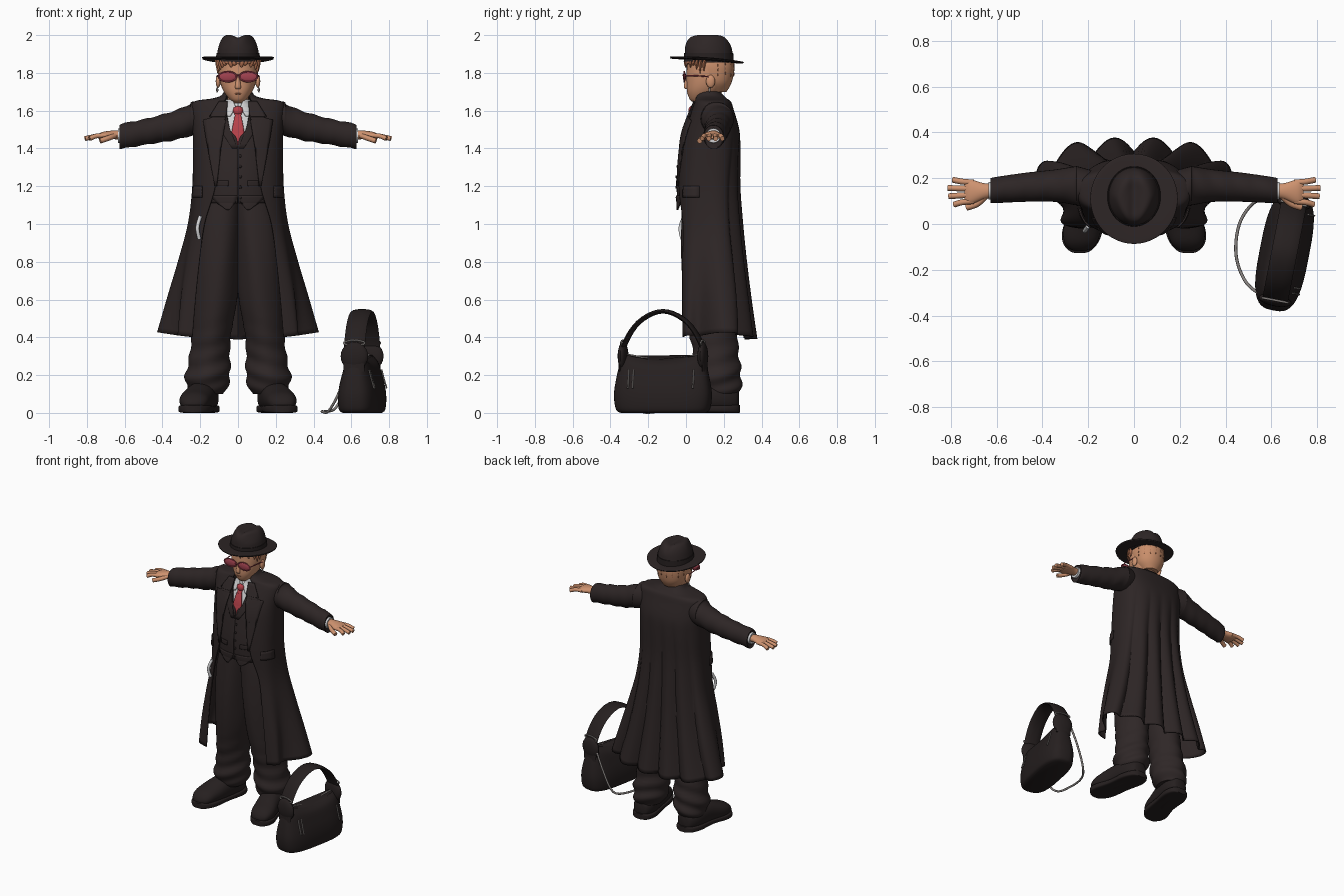
import bpy, bmesh, math
from mathutils import Vector, Matrix

cube = bpy.data.objects.get("Cube")
if cube:
    bpy.data.objects.remove(cube)


def material(name, *rgb):
    m = bpy.data.materials.new(name)
    m.use_nodes = True
    m.diffuse_color = (*rgb, 1)
    bsdf = next(n for n in m.node_tree.nodes if n.type == "BSDF_PRINCIPLED")
    bsdf.inputs["Base Color"].default_value = (*rgb, 1)
    bsdf.inputs["Roughness"].default_value = 0.8
    return m


CLOTH = material("charcoal cloth", .026, .0185, .0185)
SUIT = material("suit cloth", .028, .02, .02)
BLACK = material("black leather", .019, .014, .014)
SKIN = material("skin", .62, .29, .16)
BUZZ = material("buzzed hair", .58, .27, .145)
HAIR = material("ginger hair", .38, .14, .07)
LENS = material("red lens", .36, .055, .08)
TIE = material("red silk", .48, .055, .07)
WHITE = material("white shirt", .65, .65, .66)
METAL = material("grey metal", .24, .22, .21)


def finish(name, mesh, mat, thick=0):
    """Clean normals, smooth shading, optional shell thickness."""
    bm = bmesh.new()
    bm.from_mesh(mesh)
    bmesh.ops.recalc_face_normals(bm, faces=bm.faces)
    bm.to_mesh(mesh)
    bm.free()
    mesh.polygons.foreach_set("use_smooth", [True] * len(mesh.polygons))
    mesh.set_sharp_from_angle(angle=math.radians(40))
    mesh.materials.clear()
    mesh.materials.append(mat)
    ob = bpy.data.objects.new(name, mesh)
    bpy.context.scene.collection.objects.link(ob)
    if thick:
        mod = ob.modifiers.new("thickness", "SOLIDIFY")
        mod.thickness = thick
        mod.offset = 0
    return ob


def pair(ob):
    """Add the mirrored partner on the other side."""
    name = ob.name
    ob.name = "left_" + name
    twin = ob.copy()
    twin.name = "right_" + name
    twin.data = ob.data.copy()
    for v in twin.data.vertices:
        v.co.x *= -1
    twin.data.flip_normals()
    bpy.context.scene.collection.objects.link(twin)


def spline(rows, k=5):
    """Smooth interpolation of number rows."""
    out = []
    for i in range(len(rows) - 1):
        p = [rows[max(0, min(len(rows) - 1, i + j))] for j in (-1, 0, 1, 2)]
        for s in range(k):
            t = s / k
            out.append([b + t * (c - a) / 2 + t * t * (a - 2.5 * b + 2 * c - d / 2)
                        + t ** 3 * (1.5 * (b - c) + (d - a) / 2) for a, b, c, d in zip(*p)])
    return out + [list(rows[-1])]


def grid(name, rings, mat, closed=False, thick=0, fix=None):
    n = len(rings[0])
    verts = [fix(Vector(v)) if fix else v for r in rings for v in r]
    faces = [(i * n + j, i * n + (j + 1) % n, (i + 1) * n + (j + 1) % n, (i + 1) * n + j)
             for i in range(len(rings) - 1) for j in range(n if closed else n - 1)]
    if closed:
        faces += [tuple(range(n)), tuple(range(len(verts) - n, len(verts)))]
    mesh = bpy.data.meshes.new(name)
    mesh.from_pydata(verts, [], faces)
    return finish(name, mesh, mat, thick)


def power(v, p):
    return math.copysign(abs(v) ** p, v)


def loft(name, rows, mat, axis="Z", p=1, n=32, fix=None):
    """Rows are: position on the axis, two centre values, two radii."""
    rings = []
    for t, c, d, r, s in spline(rows):
        pts = [(c + r * power(math.cos(a), p), d + s * power(math.sin(a), p))
               for a in (2 * math.pi * j / n for j in range(n))]
        rings.append([{"Z": (u, v, t), "X": (t, u, v), "Y": (u, t, v)}[axis] for u, v in pts])
    return grid(name, rings, mat, True, fix=fix)


def shell(name, rows, mat, fix=None):
    """Open garment; rows: height, half width, front, back, opening, front squareness."""
    rings = []
    for z, w, f, b, e, q in spline(rows):
        a0 = math.asin(min(.999, max(.001, e / w)) ** (1 / q))
        ring_pts = []
        for j in range(181):
            a = a0 + (2 * math.pi - 2 * a0) * j / 180
            p = q if math.cos(a) > 0 else .78
            ring_pts.append((w * power(math.sin(a), p), (f + b) / 2 - (b - f) / 2 * power(math.cos(a), p), z))
        rings.append(ring_pts)
    return grid(name, rings, mat, thick=.008, fix=fix)


def front_of(rows):
    """Return the front surface depth of a garment at x, z."""
    dense = spline(rows)

    def depth(x, z):
        z = max(min(z, dense[0][0] - .0001), dense[-1][0] + .0001)
        hi, lo = next((a, c) for a, c in zip(dense, dense[1:]) if a[0] >= z >= c[0])
        t = (hi[0] - z) / (hi[0] - lo[0])
        _, w, f, b, _, q = [u + t * (v - u) for u, v in zip(hi, lo)]
        s = min(1, abs(x) / w) ** (1 / q)
        return (f + b) / 2 - (b - f) / 2 * (1 - s * s) ** (q / 2)
    return depth


def strip(name, rows, depth, mat, lift=.01):
    """Plate following a garment; rows are: height, inner x, outer x."""
    rings = [[(x, depth(x, z) - lift, z) for x in (a + (b - a) * j / 6 for j in range(7))]
             for r in zip(rows, rows[1:]) for z, a, b in
             ([u + (v - u) * t / 4 for u, v in zip(*r)] for t in range(5))]
    return grid(name, rings, mat, thick=.007)


def tube(name, pts, r, mat, cyclic=False, flat=1):
    cu = bpy.data.curves.new(name, "CURVE")
    cu.dimensions, cu.bevel_depth, cu.bevel_resolution, cu.use_fill_caps = "3D", r, 3, True
    path = pts if cyclic else spline(pts)
    sp = cu.splines.new("POLY")
    sp.points.add(len(path) - 1)
    sp.use_cyclic_u = cyclic
    for q, c in zip(sp.points, path):
        q.co = (c[0] / flat, c[1], c[2], 1)
    tmp = bpy.data.objects.new(name, cu)
    mesh = bpy.data.meshes.new_from_object(tmp)
    bpy.data.objects.remove(tmp)
    mesh.transform(Matrix.Diagonal((flat, 1, 1, 1)))
    return finish(name, mesh, mat)


def ring(name, c, rx, rz, r, mat):
    return tube(name, [(c[0] + rx * math.cos(i * math.pi / 12), c[1], c[2] + rz * math.sin(i * math.pi / 12))
                       for i in range(24)], r, mat, True)


def ball(name, loc, size, mat):
    bm = bmesh.new()
    bmesh.ops.create_uvsphere(bm, u_segments=20, v_segments=12, radius=1,
                              matrix=Matrix.Translation(loc) @ Matrix.Diagonal((*size, 1)))
    mesh = bpy.data.meshes.new(name)
    bm.to_mesh(mesh)
    bm.free()
    return finish(name, mesh, mat)


# Long coat with back pleats and one deep fold on each side
COAT = [(1.7, .07, .06, .175, .055, .75), (1.675, .09, .05, .2, .06, .75), (1.66, .14, .05, .215, .065, .75),
        (1.645, .23, .05, .235, .075, .75), (1.6, .245, .03, .25, .085, .75), (1.5, .237, -.01, .278, .1, .75),
        (1.4, .235, -.03, .285, .115, .75), (1.2, .24, -.045, .285, .12, .75), (1, .265, -.035, .3, .18, .7),
        (.8, .318, -.03, .32, .21, .6), (.6, .375, -.025, .345, .235, .52), (.39, .428, -.02, .375, .26, .45)]


def pleats(v):
    k = max(0, (1.5 - v.z) / 1.1)
    lobe = abs(math.sin(math.pi * v.x / (.09 + .08 * k * k)))
    if v.y > .16:
        v.y -= .06 * k * (1 - lobe) * min(1, (v.y - .16) / .08)
    v.x *= 1 - .27 * k * k * math.exp(-((v.y - .065) / .07) ** 2)
    v.z += .035 * k ** 4 * min(1, abs(v.x) / .42) ** 2
    return v


shell("long_coat", COAT, CLOTH, pleats)
coat = front_of(COAT)
pair(strip("coat_lapel", [(1.65, .055, .1), (1.57, .06, .15), (1.565, .065, .13), (1.55, .065, .185),
                          (1.4, .09, .16), (1.2, .112, .122)], coat, SUIT))
pair(strip("coat_pocket_flap", [(1.2, .19, .238), (1.14, .19, .243)], coat, SUIT))

# Sleeves, cuffs and hands
pair(loft("sleeve", [(.17, .15, 1.555, .08, .085), (.245, .165, 1.557, .086, .09), (.26, .167, 1.548, .084, .084),
                     (.35, .167, 1.518, .07, .077), (.48, .16, 1.49, .063, .069), (.615, .147, 1.465, .056, .066),
                     (.622, .147, 1.465, .05, .06)],
          CLOTH, "X", fix=lambda v: v + Vector((0, 0, .003 * math.sin(v.x * 70 + v.y * 30)))))
pair(loft("shirt_cuff", [(.58, .147, 1.467, .042, .044), (.636, .145, 1.468, .038, .038)], WHITE, "X"))
pair(loft("palm", [(.62, .145, 1.47, .03, .024), (.66, .143, 1.472, .036, .023), (.715, .14, 1.468, .055, .02),
                   (.74, .14, 1.464, .047, .012)], SKIN, "X"))
for i, reach in enumerate((.785, .808, .812, .79)):
    pair(tube(f"finger_{i + 1}", [(.7, .1 + .027 * i, 1.468), (.75, .095 + .03 * i, 1.466),
                                  (reach, .085 + .036 * i, 1.452)], .0128, SKIN))
pair(tube("thumb", [(.65, .12, 1.468), (.685, .088, 1.455), (.73, .072, 1.44)], .014, SKIN))

# Shirt, tie and waistcoat
SHIRT = [(1.64, .065, .06, .18, 0, .85), (1.59, .1, .04, .2, 0, .85), (1.5, .15, .012, .22, 0, .85),
         (1.38, .15, -.005, .22, 0, .85)]
shell("shirt_front", SHIRT, WHITE)
shirt = front_of(SHIRT)
pair(strip("shirt_collar", [(1.66, .03, .06), (1.62, .012, .075), (1.57, .04, .055)], shirt, WHITE, .012))
strip("tie", [(1.615, -.024, .024), (1.57, -.016, .016), (1.56, -.02, .02), (1.48, -.035, .035),
              (1.44, -.022, .022), (1.42, -.004, .004)], shirt, TIE, .016)
ball("tie_knot", (0, .03, 1.6), (.026, .018, .025), TIE)
VEST = [(1.625, .11, .04, .2, .065, .85), (1.5, .17, 0, .25, .042, .85), (1.435, .185, -.02, .26, .003, .85),
        (1.25, .18, -.045, .26, .002, .85), (1.11, .19, -.042, .27, .002, .85)]
shell("waistcoat", VEST, SUIT)
vest = front_of(VEST)
pair(strip("waistcoat_point", [(1.15, .002, .15), (1.11, .015, .11), (1.075, .045, .06)], vest, SUIT, .006))
pair(strip("waistcoat_lapel", [(1.6, .066, .09), (1.5, .042, .095), (1.4, .003, .03)], vest, CLOTH, .008))
pair(strip("waistcoat_pocket", [(1.23, .05, .11), (1.2, .05, .11)], vest, CLOTH, .007))
for i in range(5):
    z = 1.36 - .055 * i
    ball(f"waistcoat_button_{i + 1}", (.012, vest(0, z) - .006, z), (.008, .005, .008), BLACK)


# Baggy trousers with slanting bunched folds
def bunch(v):
    k = max(0, min(1, (.55 - v.z) * 3))
    s = 1 + .06 * k * math.sin(v.z * 62 + 16 * v.x - 14 * v.y) + .02 * math.sin(40 * v.x + 6 * v.z)
    return Vector((.15 + (v.x - .15) * s, .15 + (v.y - .15) * s, v.z))


pair(loft("trouser_leg", [(1.14, .08, .115, .1, .135), (1, .095, .12, .12, .145), (.8, .108, .12, .121, .143),
                          (.6, .12, .128, .117, .135), (.42, .14, .145, .105, .125), (.3, .15, .16, .108, .118),
                          (.2, .16, .165, .118, .125), (.14, .165, .17, .11, .118), (.1, .165, .18, .09, .1)],
          SUIT, n=64, fix=bunch))
tube("hip_chain", [(-.2, -.01, 1.04), (-.215, -.03, .98), (-.205, -.02, .92)], .01, WHITE)

# Chunky shoes with round toes
pair(loft("shoe_upper", [(-.118, .236, .045, .02, .012), (-.105, .235, .05, .052, .03), (-.075, .232, .06, .073, .045),
                         (-.02, .225, .066, .083, .06), (.08, .2, .08, .08, .08), (.2, .182, .08, .08, .08),
                         (.265, .175, .07, .055, .06), (.28, .175, .07, .025, .04)], BLACK, "Y", .9))
pair(loft("shoe_sole", [(-.127, .237, .021, .018, .018), (-.118, .236, .021, .045, .021), (-.085, .234, .021, .075, .021),
                        (-.03, .225, .021, .088, .021), (.08, .2, .021, .08, .018), (.2, .182, .021, .085, .021),
                        (.265, .175, .021, .064, .021), (.287, .175, .021, .03, .02)], BLACK, "Y", .4))

# Head, ears, hair
loft("neck", [(1.57, 0, .125, .065, .065), (1.65, 0, .125, .056, .06), (1.74, 0, .135, .058, .06)], SKIN)
loft("head", [(1.643, 0, .06, .018, .02), (1.66, 0, .075, .045, .055), (1.7, 0, .094, .075, .088),
              (1.75, 0, .113, .095, .11), (1.82, 0, .123, .105, .12), (1.87, 0, .123, .1, .115),
              (1.93, 0, .12, .06, .07)], SKIN, p=.92)
loft("cropped_hair", [(1.7, 0, .16, .055, .055), (1.75, 0, .15, .094, .092), (1.82, 0, .141, .107, .115),
                      (1.865, 0, .135, .104, .116)], BUZZ, p=.95)
for i in range(24):
    a, high = .25 + (i % 8) * .377, i // 8
    ball(f"hair_fleck_{i + 1}", (.106 * math.cos(a), .142 + .113 * math.sin(a), 1.79 + .025 * high + .008 * (i % 2)),
         (.003, .003, .008), HAIR)
loft("nose", [(1.715, 0, .008, .013, .012), (1.73, 0, .002, .015, .013), (1.79, 0, .01, .007, .01)], SKIN, n=12)
ball("lips", (0, .014, 1.69), (.022, .008, .005), HAIR)
pair(ball("ear", (.105, .13, 1.755), (.013, .024, .034), SKIN))
pair(ball("earring", (.11, .125, 1.71), (.006, .006, .014), METAL))
for i in range(17):
    a = (i - 8) * .17
    x, y = .107 * math.sin(a), .124 - .124 * math.cos(a)
    tip = 1.828 + .01 * (i % 3) - .03 * (abs(i - 8) > 5)
    loft(f"fringe_lock_{i + 1}", [(1.872, x, y + .004, .016, .01), (1.85, x, y - .002, .015, .01),
                                  (tip, x * 1.03, y - .004, .002, .002)], HAIR, n=10)

# Tinted glasses
pair(ball("lens", (.055, -.008, 1.78), (.047, .008, .026), LENS))
pair(ring("lens_rim", (.055, -.009, 1.78), .048, .027, .004, LENS))
pair(tube("temple_arm", [(.1, -.005, 1.785), (.108, .05, 1.785), (.112, .12, 1.78)], .0035, LENS))
tube("glasses_bridge", [(-.012, -.012, 1.785), (0, -.016, 1.788), (.012, -.012, 1.785)], .004, LENS)


# Felt hat: tilted brim, pinched crown, band
def tilt(v):
    return v + Vector((0, 0, -.07 * (v.y - .11) + .3 * v.x * v.x))


def pinch(v):
    top = max(0, min(1, (v.z - 1.93) / .05))
    v.x *= 1 - .25 * top * max(0, (.12 - v.y) / .12)
    v.z -= .014 * top * math.exp(-(v.x / .024) ** 2)
    return v


loft("hat_brim", [(1.862, 0, .11, .1, .11), (1.862, 0, .11, .18, .186), (1.866, 0, .11, .186, .192),
                  (1.873, 0, .11, .184, .19), (1.874, 0, .11, .1, .11)], CLOTH, n=64, fix=tilt)
loft("hat_crown", [(1.855, 0, .12, .116, .13), (1.9, 0, .12, .111, .127), (1.95, 0, .117, .1, .12),
                   (1.985, 0, .113, .083, .105), (2, 0, .112, .062, .08), (2, 0, .112, .03, .04),
                   (2, 0, .112, .002, .003)], CLOTH, n=64, fix=pinch)
loft("hat_band", [(1.86, 0, .12, .118, .132), (1.905, 0, .12, .114, .13)], BLACK, n=64)

# Shoulder bag, built along y then turned into place
BAG = Matrix.Translation((.657, -.122, 0)) @ Matrix.Rotation(math.radians(-11), 4, "Z")


def sag(v):
    if v.z > .15:
        v.z -= .25 * (v.z - .15) * math.cos(v.y * 6.5)
    return v


parts = [loft("bag_body", [(0, 0, 0, .085, .225), (.02, 0, 0, .104, .25), (.1, 0, 0, .107, .26),
                           (.2, 0, 0, .088, .245), (.28, 0, 0, .065, .225), (.32, 0, 0, .03, .205)],
              BLACK, p=.65, n=48, fix=sag),
         tube("bag_handle", [(0, -.225, .22), (0, -.212, .35), (0, -.13, .48), (0, 0, .538), (0, .13, .48),
                             (0, .212, .35), (0, .225, .22)], .012, BLACK, flat=4.7),
         tube("bag_top_zip", [(0, -.19, .308), (0, 0, .282), (0, .19, .308)], .005, METAL)]
for s in (-1, 1):
    end = "front" if s < 0 else "back"
    parts += [ball(f"bag_{end}_tab", (0, s * .215, .3), (.074, .026, .075), BLACK),
              ring(f"bag_{end}_buckle", (0, s * .215, .37), .056, .014, .005, METAL)]
for i, y in enumerate((-.17, -.145, .18)):
    parts.append(tube(f"zip_pull_{i + 1}", [(.07, y, .23), (.083, y, .18), (.098, y, .13)], .004, METAL))
for ob in parts:
    ob.matrix_world = BAG
tube("bag_strap", [(.6, -.32, .3), (.54, -.3, .12), (.48, -.24, .01), (.445, -.13, .008), (.46, 0, .008),
                   (.52, .09, .03), (.59, .11, .18), (.66, .1, .34)], .007, METAL)
